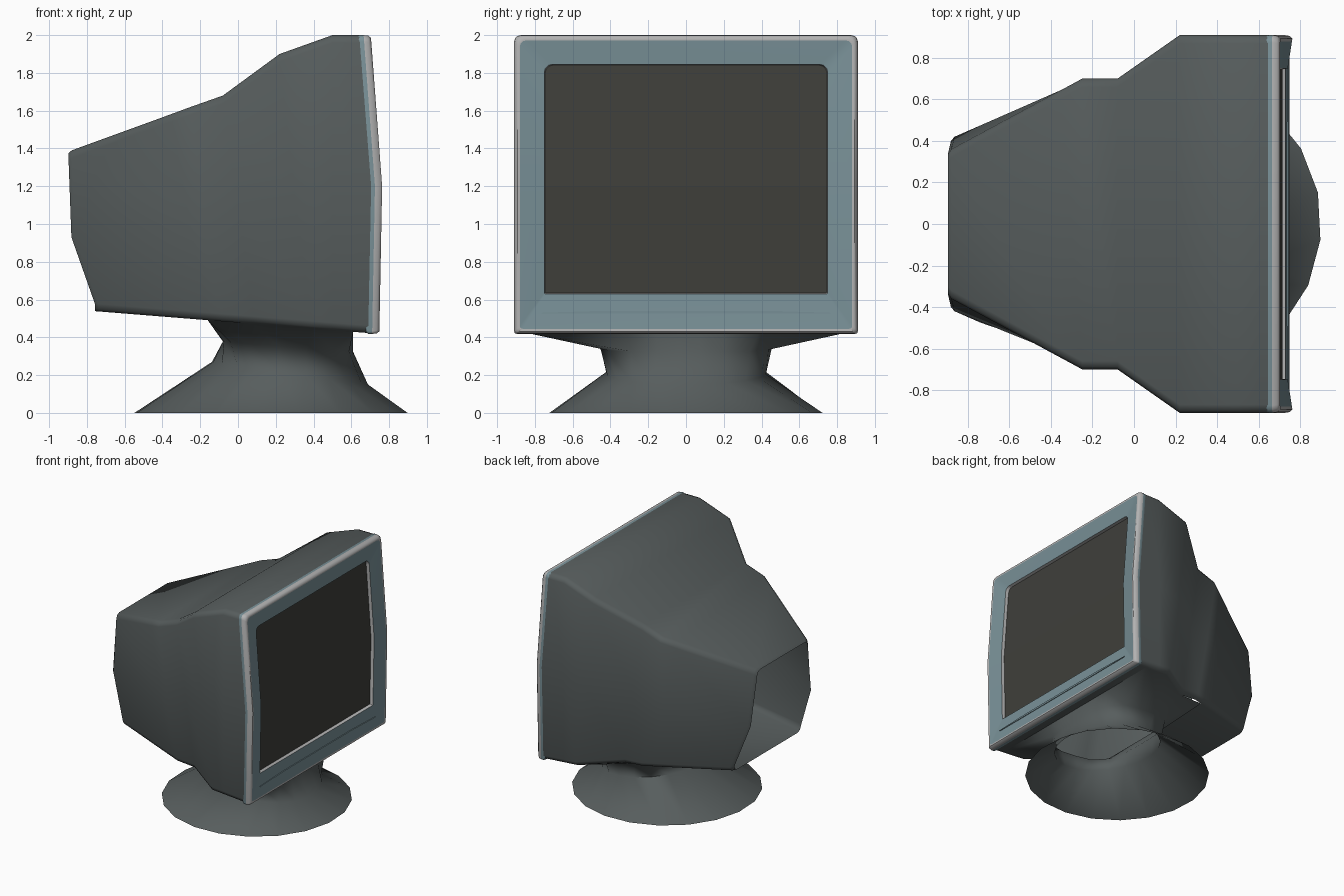
import bpy, bmesh, math
from math import sin, cos, pi

if "Cube" in bpy.data.objects:
    bpy.data.objects.remove(bpy.data.objects["Cube"])


def material(name, rgb):
    m = bpy.data.materials.new(name)
    m.diffuse_color = (*rgb, 1)
    m.use_nodes = True
    m.node_tree.nodes["Principled BSDF"].inputs["Base Color"].default_value = m.diffuse_color
    return m


CASE = material("case_grey", (0.095, 0.11, 0.11))
BLUE = material("bezel_blue", (0.19, 0.28, 0.31))
SILVER = material("trim_silver", (0.45, 0.45, 0.45))
GLASS = material("screen_dark", (0.05, 0.05, 0.043))


def make(name, verts, faces, mats, ids=None, angle=40):
    me = bpy.data.meshes.new(name)
    me.from_pydata(verts, [], faces)
    for m in mats:
        me.materials.append(m)
    if ids:
        me.polygons.foreach_set("material_index", ids)
    bm = bmesh.new()
    bm.from_mesh(me)
    bmesh.ops.recalc_face_normals(bm, faces=bm.faces)
    bm.to_mesh(me)
    bm.free()
    ob = bpy.data.objects.new(name, me)
    bpy.context.collection.objects.link(ob)
    bpy.ops.object.select_all(action='DESELECT')
    ob.select_set(True)
    bpy.context.view_layer.objects.active = ob
    bpy.ops.object.shade_smooth_by_angle(angle=math.radians(angle))
    return ob


def loft(rings, skip=lambda i, j: False):
    """Closed rings of equal count -> vertices and quads."""
    n = len(rings[0])
    verts = [p for r in rings for p in r]
    faces = [(i * n + j, i * n + (j + 1) % n, (i + 1) * n + (j + 1) % n, (i + 1) * n + j)
             for i in range(len(rings) - 1) for j in range(n) if not skip(i, j)]
    return verts, faces


def floor_z(x):
    return 0.478 - 0.08 * x


# Casing: sections from the front seam to the open back; the waist slants forward going down
def section(top, mid, bot, c=0.04):
    (xt, yt, zt), (xb, yb) = top, bot
    zb = floor_z(xb)
    half = [(xt, yt - c, zt), (xt, yt - .3 * c, zt - .3 * c), (xt, yt, zt - c), mid,
            (xb, yb, zb + c), (xb, yb - .3 * c, zb + .3 * c), (xb, yb - c, zb)]
    return half + [(x, -y, z) for x, y, z in reversed(half)]


sections = [
    section((.645, .91, 2.0), (.705, .91, 1.2), (.69, .91)),
    section((.60, .91, 2.0), (.61, .91, 1.2), (.61, .91)),
    section((.50, .91, 2.0), (.50, .91, 1.2), (.50, .91)),
    section((.22, .91, 1.9), (.30, .91, 1.15), (.39, .91)),
    section((-.08, .70, 1.68), (0, .70, 1.1), (.08, .70)),
    section((-.25, .70, 1.62), (-.17, .70, 1.05), (-.08, .70)),
    section((-.35, .646, 1.583), (-.26, .664, 1.03), (-.16, .673)),
    section((-.88, .36, 1.39), (-.865, .42, .93), (-.74, .475)),
    section((-.897, .335, 1.375), (-.882, .40, .93), (-.758, .44)),
]
# floor stays open where the neck joins
make("casing", *loft(sections, lambda i, j: j == 6 and 1 <= i <= 5), [CASE], angle=60)

# Stand: floor opening -> squarish collar -> tilted round waist -> base
N = 20
angles = [math.radians(-6 + 360 / N * k) for k in range(N)]
corners = [(.61, .87), (.39, .87), (.08, .66), (-.16, .633)]
outline = corners + [(x, -y) for x, y in reversed(corners)]


def opening(a):
    """Where a ray from the neck axis meets the floor opening."""
    c, s = cos(a), sin(a)
    for (x0, y0), (x1, y1) in zip(outline, outline[1:] + outline[:1]):
        x0, x1 = x0 - .26, x1 - .26
        p, q = c * y0 - s * x0, c * y1 - s * x1
        if p * q <= 0 and p != q:
            t = p / (p - q)
            x, y = x0 + t * (x1 - x0), y0 + t * (y1 - y0)
            if x * c + y * s > 0:
                return .26 + x, y


plan = [opening(a) for a in angles]
for cx, cy in outline:
    ang = math.atan2(cy, cx - .26)
    plan[min(range(N), key=lambda i: -cos(angles[i] - ang))] = (cx, cy)
join = [(x, y, floor_z(x)) for x, y in plan]
collar, waist, base = [], [], []
for a in angles:
    r = ((abs(cos(a)) / .345) ** 3.5 + (abs(sin(a)) / .455) ** 3.5) ** (-1 / 3.5)
    collar.append((.265 + r * cos(a), r * sin(a), .35 - .08 * r * cos(a)))
    waist.append((.275 + .415 * cos(a), .425 * sin(a), .21 - .06 * cos(a)))
    base.append((.175 + .727 * cos(a), .727 * sin(a), 0))
make("stand", *loft([join, collar, waist, base]), [CASE], angle=75)


# Bezel: nested rounded frames that follow the bent front
def front_x(z):
    return .705 - .075 * (z - 1.2) if z > 1.2 else .705 - .019 * (1.2 - z)


def frame(w, z0, z1, off, rt=.04, rb=.04):
    pts = [(w, 1.2)]

    def corner(sy, zc, r, start):
        for k in range(4):
            a = math.radians(start + 30 * k)
            pts.append((sy * (w - r) + r * cos(a), zc + r * sin(a)))

    corner(1, z1 - rt, rt, 0)
    corner(-1, z1 - rt, rt, 90)
    pts.append((-w, 1.2))
    corner(-1, z0 + rb, rb, 180)
    corner(1, z0 + rb, rb, 270)
    return [(front_x(z) + off, y, z) for y, z in pts]


frames = [
    frame(.905, .425, 1.995, -.012, .035, .015),
    frame(.91, .418, 2.0, .001, .035, .015),
    frame(.91, .418, 2.0, .02, .035, .015),
    frame(.906, .421, 1.997, .044, .035, .015),
    frame(.893, .432, 1.985, .058, .035, .015),
    frame(.88, .445, 1.972, .056, .035, .015),
    frame(.75, .63, 1.845, .036, .04, .005),
    frame(.745, .635, 1.84, .006, .04, .005),
]
n = len(frames[0])
ids = [m for m in (0, 0, 1, 1, 1, 0, 1) for _ in range(n)]
make("bezel", *loft(frames), [BLUE, SILVER], ids, angle=50)

# Screen: two flat halves meeting at the bend
glass = frame(.75, .63, 1.845, .010, .04, .005)
make("screen", glass, [tuple(range(10)), tuple(range(9, n)) + (0,)], [GLASS], angle=5)

# Thin arched lip under the screen
lip = []
for off in (.038, .053):
    ring = [(-.765, .525), (.765, .525), (.765, .53), (.45, .54), (-.45, .54), (-.765, .53)]
    lip.append([(front_x(z) + off, y, z) for y, z in ring])
v, f = loft(lip)
make("bezel_lip", v, f + [tuple(range(6)), tuple(range(6, 12))], [BLUE], angle=30)
